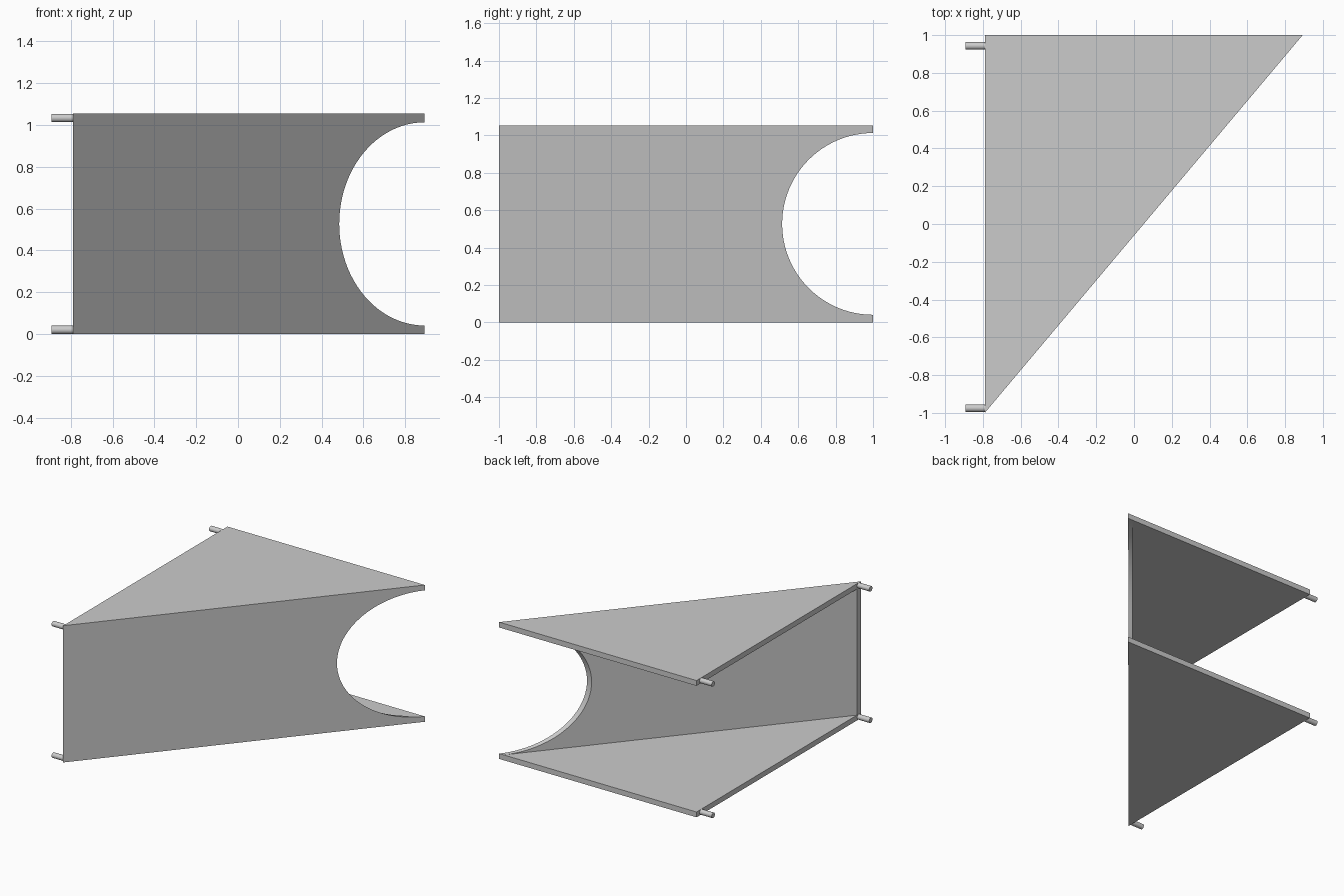
import bpy, bmesh, math

if "Cube" in bpy.data.objects:
    bpy.data.objects.remove(bpy.data.objects["Cube"])

LEFT, RIGHT = -0.79, 0.893      # plate extent in x
FRONT, BACK = -1.0, 1.0         # plate extent in y
HEIGHT, PLATE = 1.054, 0.041    # total height, plate thickness
WALL = 0.03                     # wall thickness
PEG_R, PEG_TIP = 0.02, -0.893


def add_object(name, bm):
    bmesh.ops.recalc_face_normals(bm, faces=bm.faces[:])
    mesh = bpy.data.meshes.new(name)
    bm.to_mesh(mesh)
    bm.free()
    obj = bpy.data.objects.new(name, mesh)
    bpy.context.collection.objects.link(obj)
    return obj


def loft(name, ring_a, ring_b):
    """Solid between two matching flat outlines."""
    bm = bmesh.new()
    a = [bm.verts.new(p) for p in ring_a]
    b = [bm.verts.new(p) for p in ring_b]
    bm.faces.new(a[::-1])
    bm.faces.new(b)
    n = len(a)
    for i in range(n):
        j = (i + 1) % n
        bm.faces.new((a[i], a[j], b[j], b[i]))
    return add_object(name, bm)


# Triangular plates
triangle = [(LEFT, FRONT), (RIGHT, BACK), (LEFT, BACK)]
for name, z in (("bottom_plate", 0.0), ("top_plate", HEIGHT - PLATE)):
    loft(name, [(x, y, z) for x, y in triangle],
         [(x, y, z + PLATE) for x, y in triangle])

# Diagonal wall with a half-round opening, cut through along x
slope = (RIGHT - LEFT) / (BACK - FRONT)
inset = WALL * math.hypot(1, slope)
radius = HEIGHT / 2 - PLATE
SEG = 48
arc = []
for i in range(SEG + 1):
    t = math.pi * i / SEG
    arc.append((BACK - radius * math.sin(t), HEIGHT / 2 - radius * math.cos(t)))


def wall_outline(y_start, dx):
    outline = [(y_start, PLATE)] + arc + [(y_start, HEIGHT - PLATE)]
    return [(LEFT + (y - FRONT) * slope - dx, y, z) for y, z in outline]


wall = loft("diagonal_wall", wall_outline(FRONT, 0),
            wall_outline(FRONT + inset / slope, inset))

# Round pegs on the left edge of both plates
pegs = []
for level, z in (("bottom", PLATE / 2), ("top", HEIGHT - PLATE / 2)):
    for side, y in (("front", -0.975), ("back", 0.943)):
        bpy.ops.mesh.primitive_cylinder_add(
            vertices=24, radius=PEG_R, depth=LEFT - PEG_TIP,
            location=((LEFT + PEG_TIP) / 2, y, z), rotation=(0, math.pi / 2, 0))
        peg = bpy.context.object
        peg.name = f"{level}_{side}_peg"
        pegs.append(peg)

# Smooth the round surfaces, keep the edges sharp
bpy.ops.object.select_all(action='DESELECT')
for obj in pegs + [wall]:
    obj.select_set(True)
bpy.context.view_layer.objects.active = wall
bpy.ops.object.shade_smooth_by_angle(angle=math.radians(30))
